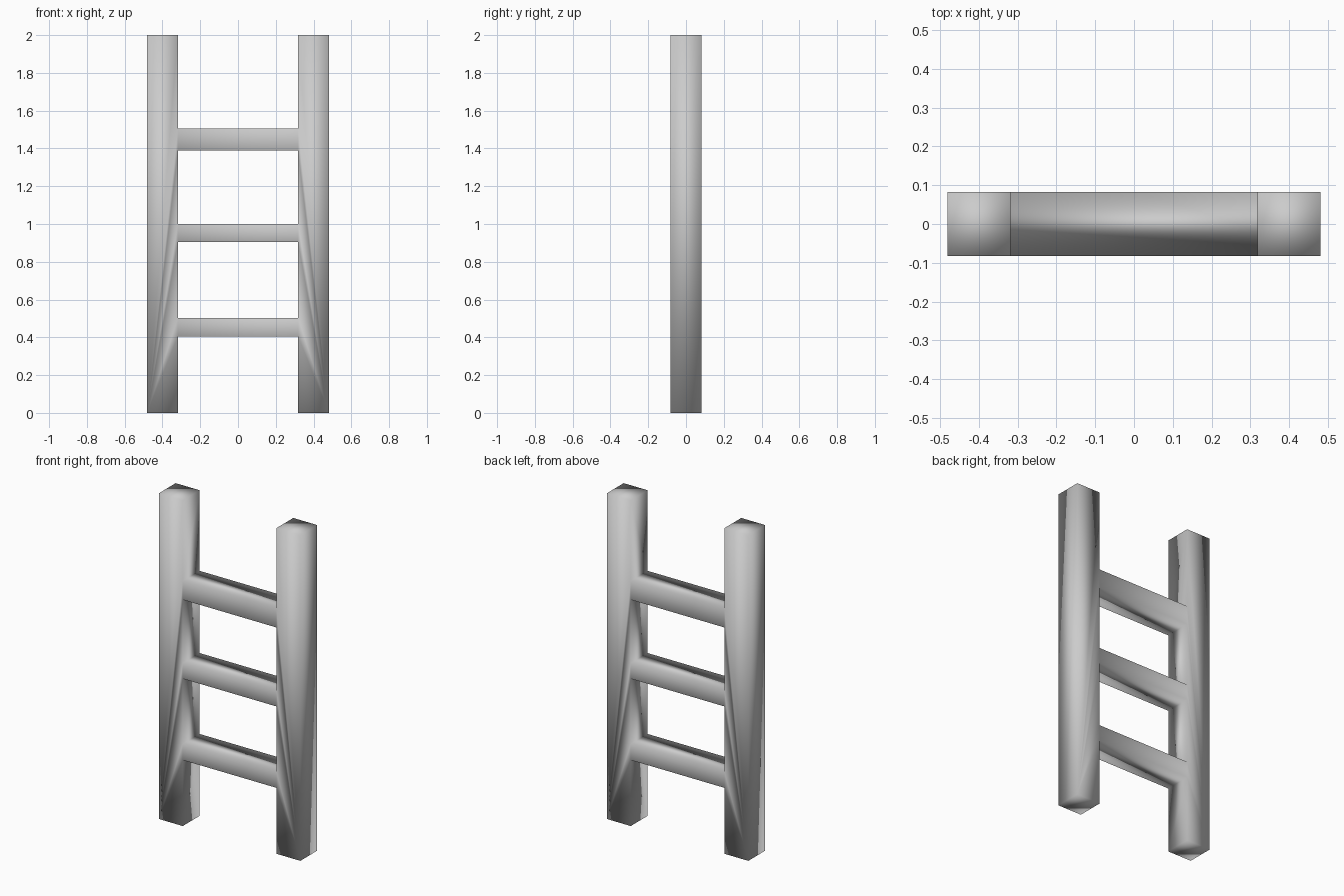
import bpy
import bmesh

default = bpy.data.objects.get("Cube")
if default:
    bpy.data.objects.remove(default, do_unlink=True)

HEIGHT = 2.0
OUTER, INNER, DEPTH = 0.481, 0.318, 0.082
RUNGS = [(0.405, 0.503), (0.905, 1.0), (1.39, 1.505)]  # bottom and top of each rung

# Single grey material
grey = bpy.data.materials.new("plain grey")
grey.use_nodes = True
colour = (0.6, 0.6, 0.6, 1)
grey.diffuse_color = colour
grey.node_tree.nodes["Principled BSDF"].inputs["Base Color"].default_value = colour

bm = bmesh.new()
cache = {}


def vert(x, y, z):
    """Return a shared vertex, so rails and rungs are welded."""
    key = (x, y, z)
    if key not in cache:
        cache[key] = bm.verts.new(key)
    return cache[key]


def face(*points):
    bm.faces.new([vert(*p) for p in points])


def strip(a, b):
    """Quad spanning the full depth between two (x, z) points."""
    face((a[0], -DEPTH, a[1]), (b[0], -DEPTH, b[1]),
         (b[0], DEPTH, b[1]), (a[0], DEPTH, a[1]))


levels = [0.0] + [z for rung in RUNGS for z in rung] + [HEIGHT]

# Rails: the inner side is left open where each rung joins
for side in (-1, 1):
    xo, xi = side * OUTER, side * INNER
    outline = [(xo, HEIGHT), (xo, 0.0)] + [(xi, z) for z in levels]
    for y in (-DEPTH, DEPTH):
        face(*[(x, y, z) for x, z in outline])
    strip((xo, 0.0), (xo, HEIGHT))
    for z in (0.0, HEIGHT):
        strip((xo, z), (xi, z))
    for low, high in zip(levels[::2], levels[1::2]):
        strip((xi, low), (xi, high))

# Rungs: open tubes bridging the two rails
for low, high in RUNGS:
    for y in (-DEPTH, DEPTH):
        face((-INNER, y, low), (INNER, y, low), (INNER, y, high), (-INNER, y, high))
    for z in (low, high):
        strip((-INNER, z), (INNER, z))

bmesh.ops.recalc_face_normals(bm, faces=bm.faces[:])
for f in bm.faces:
    f.smooth = True

mesh = bpy.data.meshes.new("ladder")
bm.to_mesh(mesh)
bm.free()
mesh.materials.append(grey)
ladder = bpy.data.objects.new("ladder", mesh)
bpy.context.collection.objects.link(ladder)
